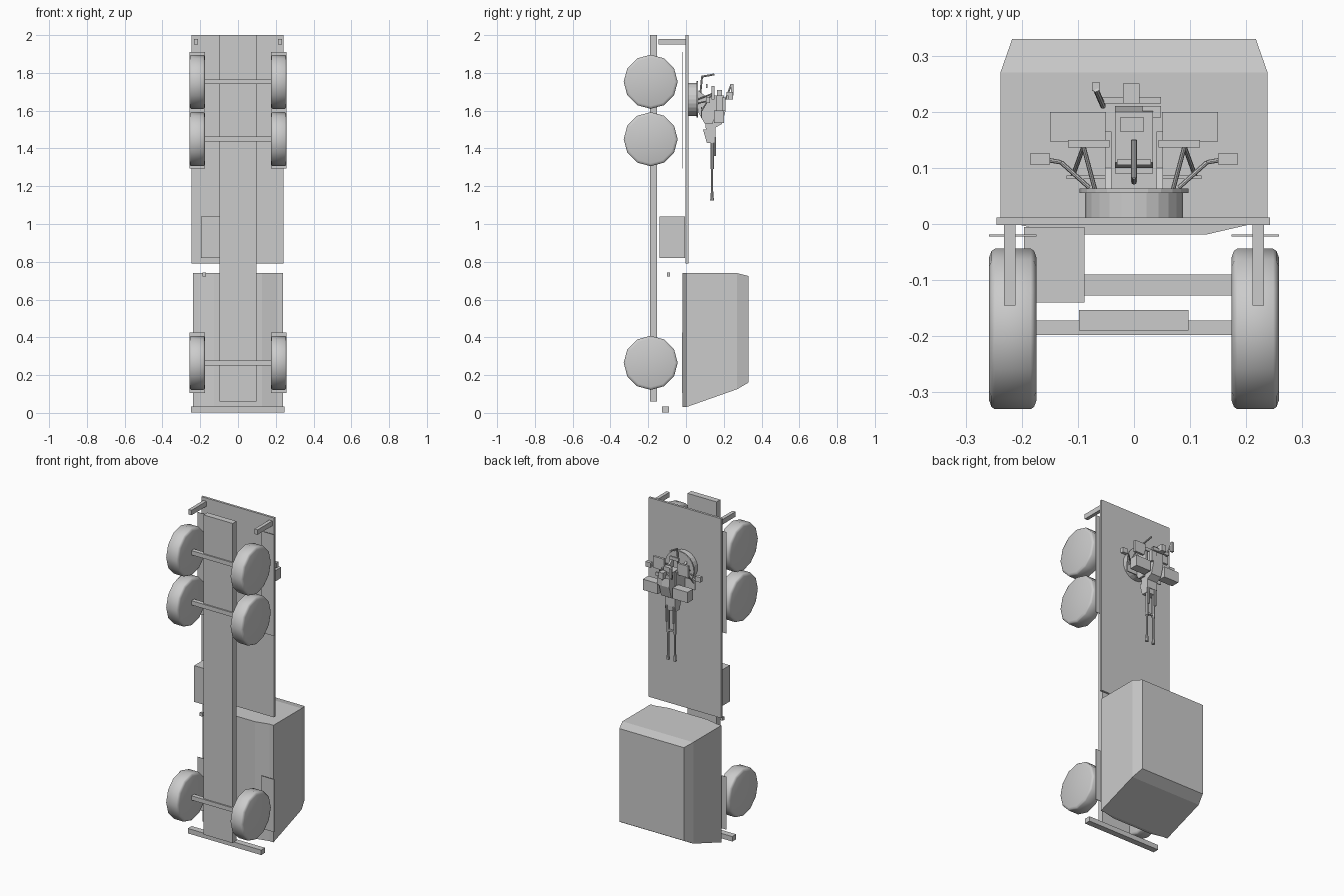
import bpy, bmesh, math
from mathutils import Vector

if "Cube" in bpy.data.objects:
    bpy.data.objects.remove(bpy.data.objects["Cube"])

grey = bpy.data.materials.new("plain grey")
grey.diffuse_color = (0.6, 0.6, 0.6, 1)
grey.use_nodes = True
grey.node_tree.nodes["Principled BSDF"].inputs["Base Color"].default_value = grey.diffuse_color


def finish(bm, name, smooth=False):
    bmesh.ops.recalc_face_normals(bm, faces=bm.faces)
    me = bpy.data.meshes.new(name)
    bm.to_mesh(me)
    bm.free()
    me.materials.append(grey)
    for p in me.polygons:
        p.use_smooth = smooth
    ob = bpy.data.objects.new(name, me)
    bpy.context.collection.objects.link(ob)
    return ob


def box(name, x, y, z):
    bm = bmesh.new()
    bmesh.ops.create_cube(bm, size=1)
    for v in bm.verts:
        v.co = [(a + b) / 2 + c * (b - a) for (a, b), c in zip((x, y, z), v.co)]
    return finish(bm, name)


def pair(name, x, y, z):
    box(name + "_right", x, y, z)
    box(name + "_left", (-x[1], -x[0]), y, z)


def hull(name, pts):
    # convex solid mirrored across x
    bm = bmesh.new()
    for x, y, z in pts:
        bm.verts.new((x, y, z))
        bm.verts.new((-x, y, z))
    bmesh.ops.convex_hull(bm, input=bm.verts[:])
    bmesh.ops.dissolve_limit(bm, angle_limit=0.01, verts=bm.verts[:], edges=bm.edges[:])
    return finish(bm, name)


def prism(name, pts, x0, x1):
    # side profile (y, z) extruded along x
    bm = bmesh.new()
    f = bm.faces.new([bm.verts.new((x0, y, z)) for y, z in pts])
    r = bmesh.ops.extrude_face_region(bm, geom=[f])
    for v in r["geom"]:
        if isinstance(v, bmesh.types.BMVert):
            v.co.x = x1
    return finish(bm, name)


def rod(name, a, b, r, r2=None, n=8):
    a, b = Vector(a), Vector(b)
    bm = bmesh.new()
    bmesh.ops.create_cone(bm, cap_ends=True, segments=n, radius1=r,
                          radius2=r if r2 is None else r2, depth=(b - a).length)
    q = (b - a).to_track_quat('Z', 'Y')
    for v in bm.verts:
        v.co = q @ v.co + (a + b) / 2
    return finish(bm, name)


def wheel(name, s, z0):
    # twelve-sided tyre with rounded shoulders
    bm = bmesh.new()
    rings = []
    for x, r in ((.174, .128), (.178, .139), (.184, .143), (.248, .143), (.254, .139), (.258, .128)):
        rings.append([bm.verts.new((s * x, -.187 + r * math.sin(i * math.pi / 6),
                                    z0 + r * math.cos(i * math.pi / 6))) for i in range(12)])
    for a, b in zip(rings, rings[1:]):
        for i in range(12):
            bm.faces.new((a[i], a[i - 1], b[i - 1], b[i]))
    bm.faces.new(rings[0])
    bm.faces.new(rings[-1])
    finish(bm, name, True)


# chassis, axles and wheels
box("chassis_rail", (-.098, .097), (-.19, -.153), (.06, 2))
for n, z in (("front", .265), ("middle", 1.449), ("rear", 1.753)):
    box(n + "_axle", (-.18, .18), (-.198, -.172), (z - .013, z + .013))
    for s, side in ((1, "right"), (-1, "left")):
        wheel(f"{n}_wheel_{side}", s, z)

# thin fenders, bumper, brackets and tank
pair("front_fender", (.174, .258), (-.022, -.019), (.105, .425))
pair("rear_fender", (.174, .258), (-.022, -.019), (1.295, 1.91))
box("bumper", (-.248, .245), (-.127, -.09), (.003, .033))
pair("rear_bracket", (.211, .232), (-.145, 0), (1.95, 1.98))
box("fuel_tank", (-.196, -.088), (-.14, -.005), (.82, 1.04))
box("exhaust_stub", (-.187, -.17), (-.1, -.085), (.722, .742))

# cab and its floor pan
hull("cab", [(.238, 0, .03), (.238, 0, .74), (.238, .27, .125), (.238, .27, .74),
             (.217, .33, .16), (.217, .33, .725)])
hull("cab_floor", [(x, y, z) for x, y in ((.21, 0), (.128, -.019)) for z in (.03, .74)])

# flat bed
box("bed", (-.245, .242), (-.002, .012), (.79, 2))

# gun mount pedestal and turntable
rod("pedestal", (0, .012, 1.66), (0, .057, 1.66), .087, n=24)
rod("turntable", (0, .055, 1.66), (0, .063, 1.66), .097, n=24)

# cradle cheeks and gun body
cheek = [(.06, 1.71), (.1, 1.68), (.165, 1.68), (.165, 1.6), (.14, 1.53), (.1, 1.53), (.06, 1.6)]
for s, side in ((1, "right"), (-1, "left")):
    prism("cradle_cheek_" + side, cheek, s * .04, s * .052)
prism("gun_body", [(.11, 1.68), (.2, 1.68), (.21, 1.6), (.19, 1.53), (.155, 1.51),
                   (.155, 1.46), (.11, 1.46), (.1, 1.55)], -.034, .034)
prism("gun_nose", [(.09, 1.5), (.155, 1.5), (.15, 1.43), (.11, 1.43)], -.034, .034)

# twin barrels with flared muzzles
for s, side in ((1, "right"), (-1, "left")):
    x = s * .023
    rod("barrel_sleeve_" + side, (x, .138, 1.45), (x, .138, 1.29), .009)
    rod("barrel_" + side, (x, .138, 1.3), (x, .138, 1.17), .006)
    rod("muzzle_" + side, (x, .138, 1.175), (x, .138, 1.125), .006, .01)
    rod("recoil_tube_" + side, (x, .154, 1.46), (x, .154, 1.36), .006)
box("barrel_clamp", (-.03, .03), (.132, .144), (1.3, 1.31))

# ammunition boxes, seats, footrests and pedals on both sides
pair("ammo_box", (.05, .15), (.147, .2), (1.535, 1.6))
pair("seat", (.044, .118), (.136, .15), (1.66, 1.73))
pair("footrest", (.042, .12), (.08, .086), (1.56, 1.62))
pair("foot_pedal", (.15, .185), (.106, .126), (1.64, 1.67))
for s, side in ((1, "right"), (-1, "left")):
    rod("seat_strut_front_" + side, (s * .07, .063, 1.66), (s * .09, .138, 1.69), .004)
    rod("seat_strut_rear_" + side, (s * .11, .083, 1.6), (s * .09, .138, 1.69), .004)
    rod("pedal_arm_inner_" + side, (s * .08, .065, 1.64), (s * .13, .11, 1.65), .004)
    rod("pedal_arm_outer_" + side, (s * .13, .11, 1.65), (s * .165, .116, 1.655), .004)

# sights, loading tray and seat back at the top
box("sight_box", (-.02, .01), (.215, .25), (1.66, 1.7))
box("sight_bar", (-.06, .048), (.215, .226), (1.66, 1.68))
box("sight_eyepiece", (-.075, -.061), (.237, .252), (1.68, 1.74))
rod("sight_arm", (-.068, .24, 1.74), (-.055, .21, 1.66), .005)
box("loading_tray", (.015, .048), (.19, .21), (1.6, 1.67))
box("breech_block", (-.025, .018), (.165, .19), (1.66, 1.71))

# rear handwheel arm
rod("handwheel_arm", (0, .075, 1.68), (0, .085, 1.78), .005)
rod("handwheel_stem", (0, .083, 1.78), (0, .15, 1.792), .005)
box("handwheel_bar", (-.03, .03), (.105, .115), (1.72, 1.74))
